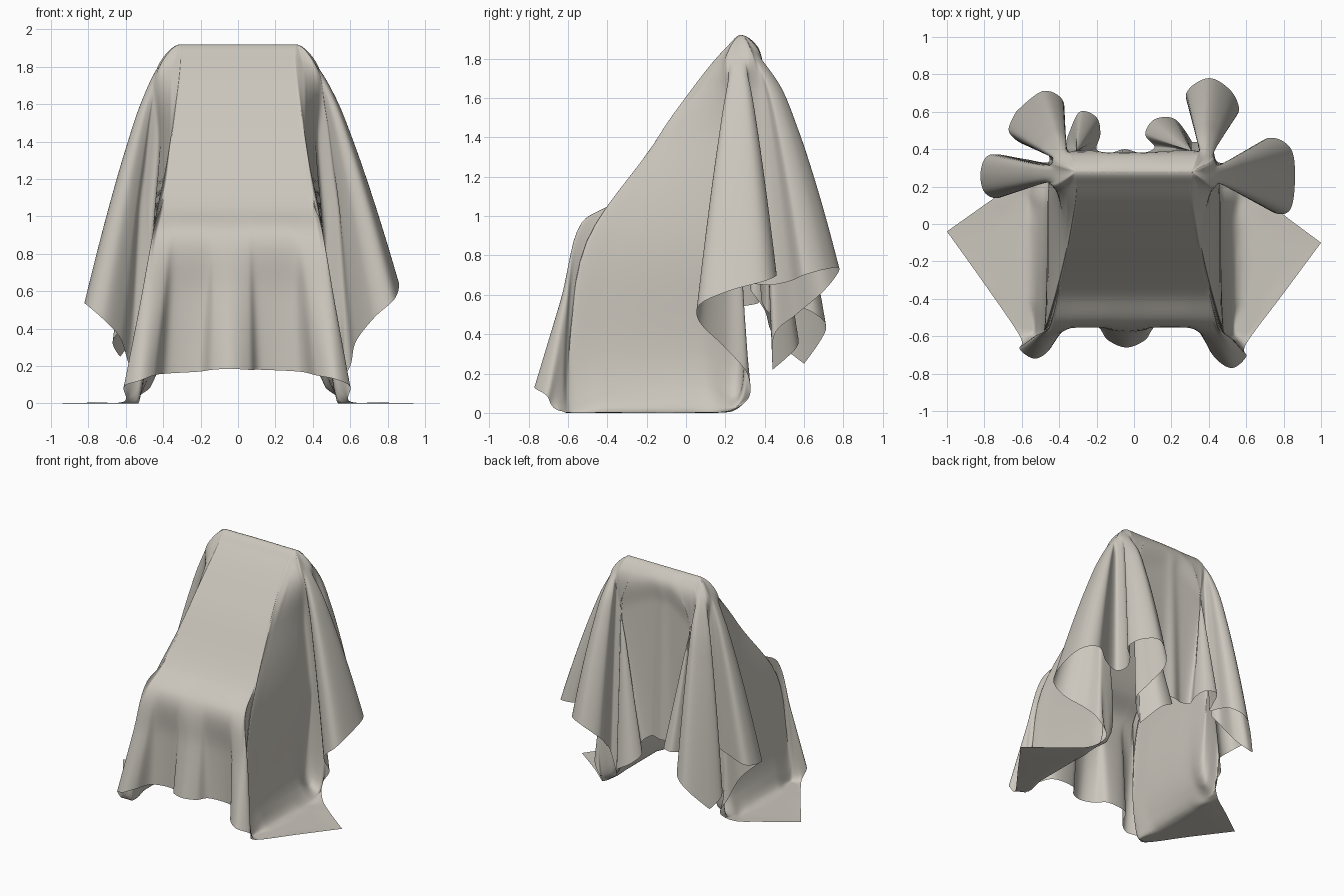
import bpy, bmesh
from mathutils import Vector as V

if "Cube" in bpy.data.objects:
    bpy.data.objects.remove(bpy.data.objects["Cube"])

AROUND, DOWN = 8, 7          # subdivisions between stations / between path points


def lerp(a, b, t):
    return a + (b - a) * t


def hermite(a, b, ma, mb, t):
    t2, t3 = t * t, t * t * t
    return a * (2*t3 - 3*t2 + 1) + ma * (t3 - 2*t2 + t) + b * (3*t2 - 2*t3) + mb * (t3 - t2)


# --- paths running from the top ridge down to the hem, one per station ---
def front_path(h):
    u = max(-1, min(1, h.x / 0.55))
    seat = V((0.45 * u, -0.535, 0.91))
    return [V((0.31 * u, 0.20, 1.85)), V((0.345 * u, -0.06, 1.52)),
            V((0.41 * u, -0.38, 1.055)), seat, lerp(seat, h, 0.45), h]


def wall_path(h, s, side):
    foot_y = lerp(-0.60, 0.28, s)
    return [V((side * lerp(0.34, 0.41, s), 0.20, lerp(1.83, 1.80, s))),
            V((side * lerp(0.365, 0.425, s), lerp(-0.11, 0.24, s), 1.40)),
            V((side * 0.46, lerp(-0.51, 0.26, s), 0.85)),
            V((side * lerp(0.51, 0.47, s), foot_y, 0.14)),
            V((side * 0.55, lerp(foot_y, h.y, 0.25), max(0.015, h.z * 1.1))), h]


def fold_path(h, rim, power):
    out = []
    for t in (0, 0.15, 0.35, 0.57, 0.8, 1):
        p = lerp(rim, h, t ** power)
        p.z = lerp(rim.z, h.z, t)
        out.append(p)
    return out


def cone_path(h, rim, side):
    """Inner fold: opens like a cone below an apex on the back."""
    apex = V((side * 0.31, 0.385, 1.56))
    return [rim] + [lerp(apex, h, t) for t in (0.03, 0.25, 0.5, 0.75, 1)]


# --- hem points: front skirt, floor flap, then three hanging folds per side ---
right = dict(
    front=[(0.06, -0.62, .18), (0.13, -0.54, .18), (0.33, -0.54, .17),
           (0.42, -0.70, .15), (0.52, -0.77, .13), (0.60, -0.71, .09)],
    wall=[(0.60, -0.64, .01), (0.80, -0.37, .004), (1.0, -0.10, 0), (0.76, 0.08, .004),
          (0.60, 0.22, .01), (0.53, 0.32, .08)],
    side=[(0.60, 0.31, .20), (0.63, 0.20, .33), (0.73, 0.07, .46), (0.83, 0.07, .55),
          (0.86, 0.22, .62), (0.84, 0.40, .67), (0.72, 0.46, .70), (0.57, 0.36, .68),
          (0.45, 0.33, .66)],
    rear=[(0.43, 0.43, .65), (0.48, 0.53, .67), (0.56, 0.60, .70), (0.52, 0.71, .73),
          (0.40, 0.78, .73), (0.28, 0.70, .62), (0.32, 0.56, .50), (0.36, 0.45, .40)],
    inner=[(0.31, 0.44, .22), (0.22, 0.56, .33), (0.11, 0.56, .40), (0.06, 0.48, .46),
           (0.11, 0.41, .52)],
    corner=("inner", 0))
left = dict(
    front=[(-0.14, -0.62, .18), (-0.21, -0.54, .17), (-0.38, -0.55, .16),
           (-0.45, -0.67, .15), (-0.53, -0.72, .12), (-0.61, -0.67, .09)],
    wall=[(-0.61, -0.60, .01), (-0.80, -0.32, .004), (-1.0, -0.04, 0), (-0.76, 0.13, .004),
          (-0.60, 0.24, .01), (-0.52, 0.31, .08)],
    side=[(-0.58, 0.30, .20), (-0.63, 0.21, .35), (-0.72, 0.14, .45), (-0.80, 0.17, .52),
          (-0.82, 0.28, .54), (-0.77, 0.37, .56), (-0.60, 0.35, .60), (-0.46, 0.33, .62)],
    rear=[(-0.48, 0.40, .52), (-0.60, 0.43, .42), (-0.67, 0.50, .33), (-0.63, 0.60, .25),
          (-0.49, 0.71, .42), (-0.38, 0.66, .50), (-0.38, 0.52, .56), (-0.37, 0.42, .58)],
    inner=[(-0.35, 0.48, .60), (-0.29, 0.60, .62), (-0.20, 0.57, .62), (-0.18, 0.48, .60),
           (-0.20, 0.40, .59)],
    corner=("rear", 3))
# start rim, end rim and flare of each fold
folds = dict(side=((0.42, 0.21, 1.80), (0.43, 0.32, 1.80), 0.77),
             rear=((0.42, 0.34, 1.81), (0.34, 0.37, 1.84), 0.66),
             inner=((0.32, 0.37, 1.84), (0.20, 0.37, 1.84), 1))


def half(data, side):
    """Stations of one half, from the front centre to the back centre."""
    out = [(front_path(V(h)), False) for h in data["front"]]
    n = len(data["wall"]) - 1
    out += [(wall_path(V(h), i / n, side), i == 2) for i, h in enumerate(data["wall"])]
    for name, (a, b, power) in folds.items():
        n = len(data[name]) - 1
        for i, h in enumerate(data[name]):
            rim = lerp(V(a), V(b), i / n)
            rim.x *= side
            path = cone_path(V(h), rim, side) if name == "inner" else fold_path(V(h), rim, power)
            out.append((path, data["corner"] == (name, i)))
    return out


def smooth_path(path):
    """Start on the ridge with a level tangent and run smoothly to the hem."""
    rim = path[0]
    ridge = V((max(-0.31, min(0.31, rim.x)), 0.28, 1.92))
    before = V((2 * ridge.x - rim.x, 2 * ridge.y - rim.y, rim.z))
    pts = [before, ridge] + path + [path[-1] * 2 - path[-2]]
    gap = [max(1e-4, (b - a).length) ** 0.75 for a, b in zip(pts, pts[1:])]

    def slope(i):
        g, h = gap[i-1], gap[i]
        return ((pts[i] - pts[i-1]) * (h / g) + (pts[i+1] - pts[i]) * (g / h)) / (g + h)

    out = []
    for i in range(1, len(pts) - 2):
        ma, mb = slope(i) * gap[i], slope(i + 1) * gap[i]
        out += [hermite(pts[i], pts[i+1], ma, mb, k / DOWN) for k in range(DOWN)]
    return out + [path[-1]]


stations = [(front_path(V((-0.04, -0.66, 0.185))), False)]
stations += half(right, 1)
stations += [(fold_path(V((x, 0.38 + b, 0.58)), V((x, 0.37, 1.85)), 1), False)
             for x, b in ((0.04, 0), (-0.05, 0.02), (-0.13, 0))]
stations += half(left, -1)[::-1]

rows = [smooth_path(p) for p, _ in stations]
sharp = [c for _, c in stations]
n, m = len(rows), len(rows[0])

# --- draped sheet lofted through all paths ---
bm = bmesh.new()
grid = []
for i in range(n):
    j = (i + 1) % n
    for k in range(AROUND):
        ring = []
        for d in range(m):
            a, b = rows[i][d], rows[j][d]
            ma = V((0, 0, 0)) if sharp[i] else (b - rows[i-1][d]) / 2
            mb = V((0, 0, 0)) if sharp[j] else (rows[(j+1) % n][d] - a) / 2
            p = hermite(a, b, ma, mb, k / AROUND)
            p.z = max(p.z, 0.0)
            ring.append(bm.verts.new(p))
        grid.append(ring)
for i in range(len(grid)):
    a, b = grid[i], grid[(i + 1) % len(grid)]
    for d in range(m - 1):
        bm.faces.new((a[d], a[d+1], b[d+1], b[d]))
bmesh.ops.remove_doubles(bm, verts=bm.verts[:], dist=0.0005)
for f in bm.faces:
    f.smooth = True

mesh = bpy.data.meshes.new("draped_cloth")
bm.to_mesh(mesh)
bm.free()
cloth = bpy.data.objects.new("draped_cloth", mesh)
bpy.context.collection.objects.link(cloth)

linen = bpy.data.materials.new("warm_grey_linen")
linen.diffuse_color = (0.60, 0.57, 0.51, 1)
linen.use_nodes = True
linen.node_tree.nodes["Principled BSDF"].inputs["Base Color"].default_value = linen.diffuse_color
mesh.materials.append(linen)
